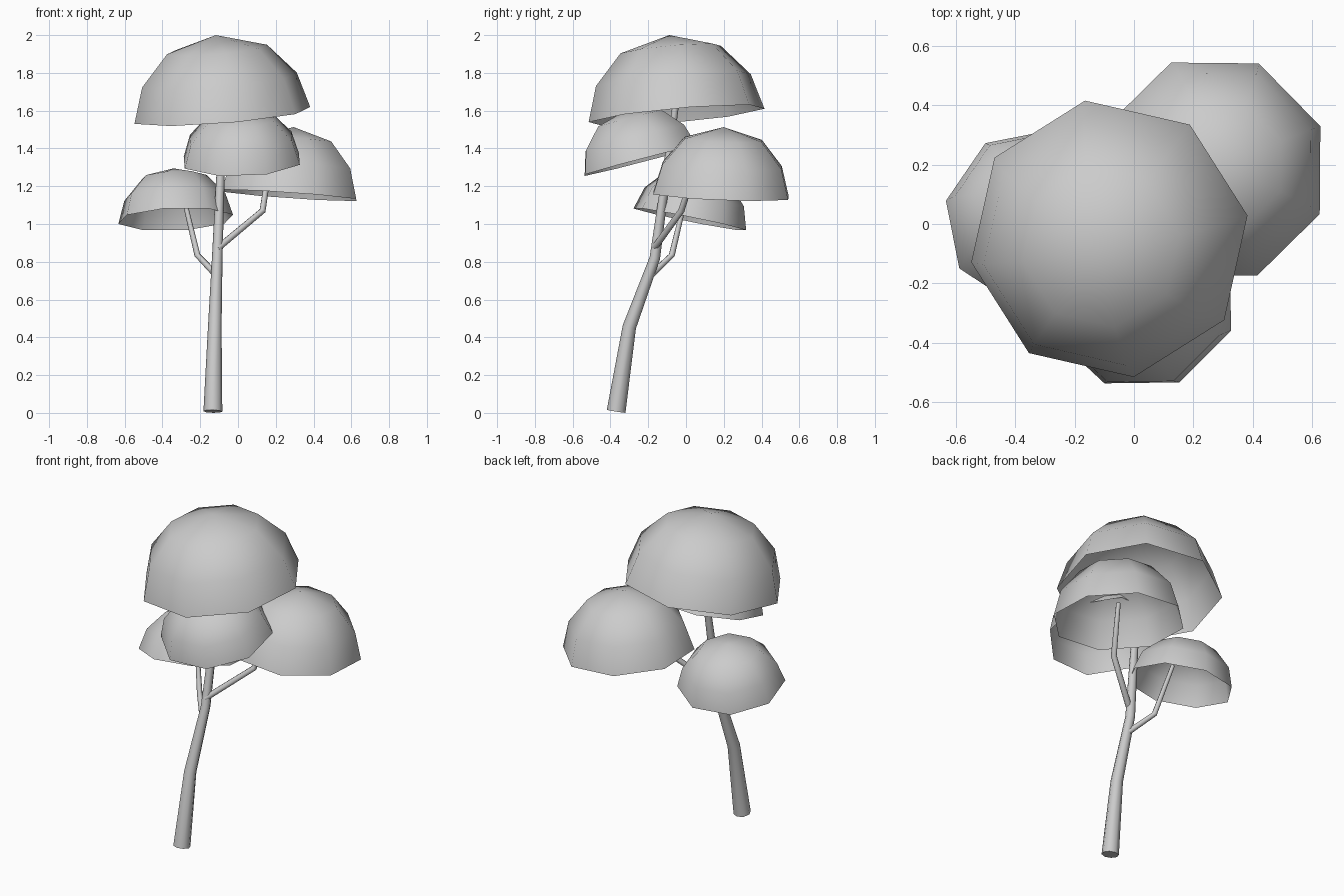
import bpy
import bmesh
from math import cos, sin, radians, tau
from mathutils import Vector

cube = bpy.data.objects.get("Cube")
if cube:
    bpy.data.objects.remove(cube)

SIDES = 8
UP = Vector((0, 0, 1))

grey = bpy.data.materials.new("plain_grey")
grey.use_nodes = True
grey.diffuse_color = (0.6, 0.6, 0.6, 1)
bsdf = next(n for n in grey.node_tree.nodes if n.type == 'BSDF_PRINCIPLED')
bsdf.inputs["Base Color"].default_value = grey.diffuse_color
bsdf.inputs["Roughness"].default_value = 0.8


def ring(center, normal, radius, phase=0.0):
    """Points of a regular polygon facing along the normal."""
    turn = UP.rotation_difference(normal)
    angles = [phase + tau * i / SIDES for i in range(SIDES)]
    return [center + turn @ Vector((radius * cos(a), radius * sin(a), 0))
            for a in angles]


def loft(name, rings, apex=None, caps=False):
    """Skin consecutive rings, closed by an apex point or flat caps."""
    bm = bmesh.new()
    loops = [[bm.verts.new(p) for p in r] for r in rings]
    for low, high in zip(loops, loops[1:]):
        for i in range(SIDES):
            j = (i + 1) % SIDES
            bm.faces.new((low[i], low[j], high[j], high[i]))
    if apex is not None:
        tip = bm.verts.new(apex)
        top = loops[-1]
        for i in range(SIDES):
            bm.faces.new((top[i], top[(i + 1) % SIDES], tip))
    for face in bm.faces:
        face.smooth = True
    if caps:
        bm.faces.new(loops[0][::-1])
        bm.faces.new(loops[-1])
    mesh = bpy.data.meshes.new(name)
    bm.to_mesh(mesh)
    bm.free()
    mesh.materials.append(grey)
    obj = bpy.data.objects.new(name, mesh)
    bpy.context.collection.objects.link(obj)


def canopy(name, center, lean, radius, height, phase):
    """Hollow leaf dome, open underneath and tipped by its lean."""
    center = Vector(center)
    axis = Vector((*lean, 1)).normalized()
    profile = [(1, 0), (0.88, 0.44), (0.57, 0.82)]
    rings = [ring(center + axis * height * h, axis, radius * r, radians(phase))
             for r, h in profile]
    loft(name, rings, apex=center + axis * height)


def limb(name, path):
    """Tapered tube through (x, y, z, radius) points."""
    points = [Vector(p[:3]) for p in path]
    rings = []
    for i, p in enumerate(points):
        before = points[max(i - 1, 0)]
        after = points[min(i + 1, len(points) - 1)]
        rings.append(ring(p, (after - before).normalized(), path[i][3]))
    loft(name, rings, caps=True)


# Trunk and side branches
limb("trunk", [(-0.133, -0.37, 0.008, 0.05), (-0.123, -0.30, 0.455, 0.036),
               (-0.11, -0.165, 0.82, 0.028), (-0.075, -0.045, 1.7, 0.016)])
limb("left_branch", [(-0.11, -0.17, 0.87, 0.018), (0.13, -0.025, 1.07, 0.017),
                     (0.175, 0.07, 1.36, 0.013)])
limb("right_branch", [(-0.115, -0.185, 0.73, 0.018), (-0.215, -0.075, 0.835, 0.016),
                      (-0.29, 0.0, 1.15, 0.012)])

# Leaf domes
canopy("top_canopy", (-0.083, -0.05, 1.575), (-0.081, -0.09), 0.474, 0.428, 9.8)
canopy("left_canopy", (0.27, 0.185, 1.152), (0.07, 0.04), 0.387, 0.362, 22)
canopy("front_canopy", (0.02, -0.24, 1.335), (-0.03, 0.0 - 0.26), 0.33, 0.28, 23.5)
canopy("right_canopy", (-0.33, 0.02, 1.025), (-0.043, 0.2), 0.31, 0.275, 33.7)
